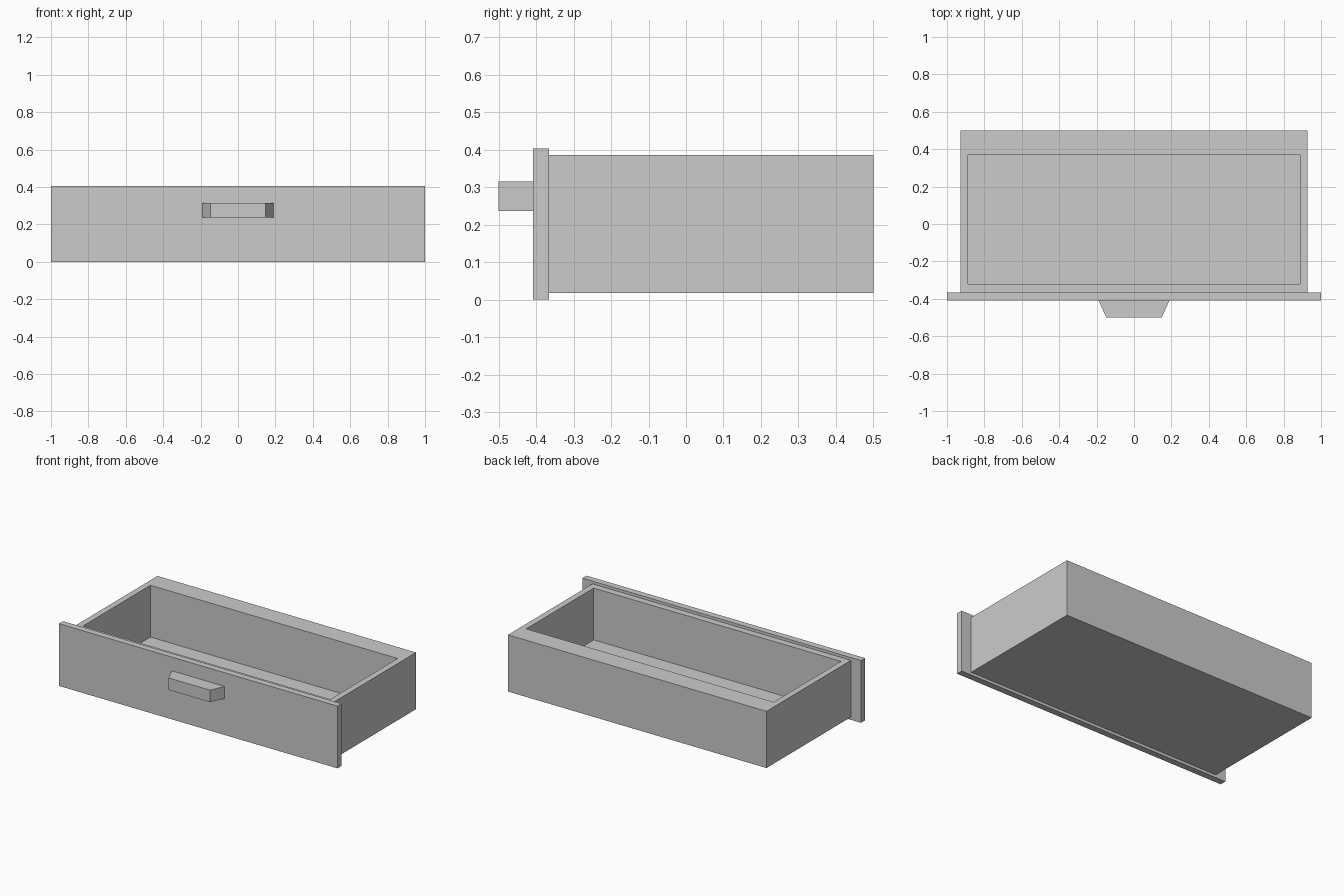
import bpy
import bmesh

cube = bpy.data.objects.get("Cube")
if cube:
    bpy.data.objects.remove(cube, do_unlink=True)

grey = bpy.data.materials.new("plain grey")
grey.use_nodes = True
grey.diffuse_color = (0.6, 0.6, 0.6, 1)
grey.node_tree.nodes["Principled BSDF"].inputs["Base Color"].default_value = grey.diffuse_color


def box(name, low, high):
    """Axis-aligned box between two corners, as a bmesh and its object."""
    bm = bmesh.new()
    bmesh.ops.create_cube(bm, size=1)
    for v in bm.verts:
        v.co = [(a + b) / 2 + c * (b - a) for a, b, c in zip(low, high, v.co)]
    mesh = bpy.data.meshes.new(name)
    mesh.materials.append(grey)
    obj = bpy.data.objects.new(name, mesh)
    bpy.context.collection.objects.link(obj)
    return bm, obj


def finish(bm, obj):
    bm.normal_update()
    bm.to_mesh(obj.data)
    bm.free()


def face_towards(bm, axis, sign):
    bm.normal_update()
    return max(bm.faces, key=lambda f: sign * f.normal[axis])


# Front panel, wider and taller than the tray
finish(*box("front_panel", (-1, -0.408, 0), (1, -0.366, 0.404)))

# Tray: inset the top into a rim with a thick back wall, then sink the floor
bm, tray = box("drawer_tray", (-0.928, -0.366, 0.018), (0.928, 0.5, 0.386))
top = face_towards(bm, 2, 1)
bmesh.ops.inset_individual(bm, faces=[top], thickness=0.04, use_even_offset=True)
for v in top.verts:
    v.co.y = 0.37 if v.co.y > 0 else -0.322
floor = bmesh.ops.extrude_discrete_faces(bm, faces=[top])["faces"][0]
for v in floor.verts:
    v.co.z = 0.05
finish(bm, tray)

# Handle: a block tapering towards its front
bm, handle = box("handle", (-0.19, -0.5, 0.237), (0.19, -0.408, 0.315))
for v in face_towards(bm, 1, -1).verts:
    v.co.x *= 0.78
finish(bm, handle)
